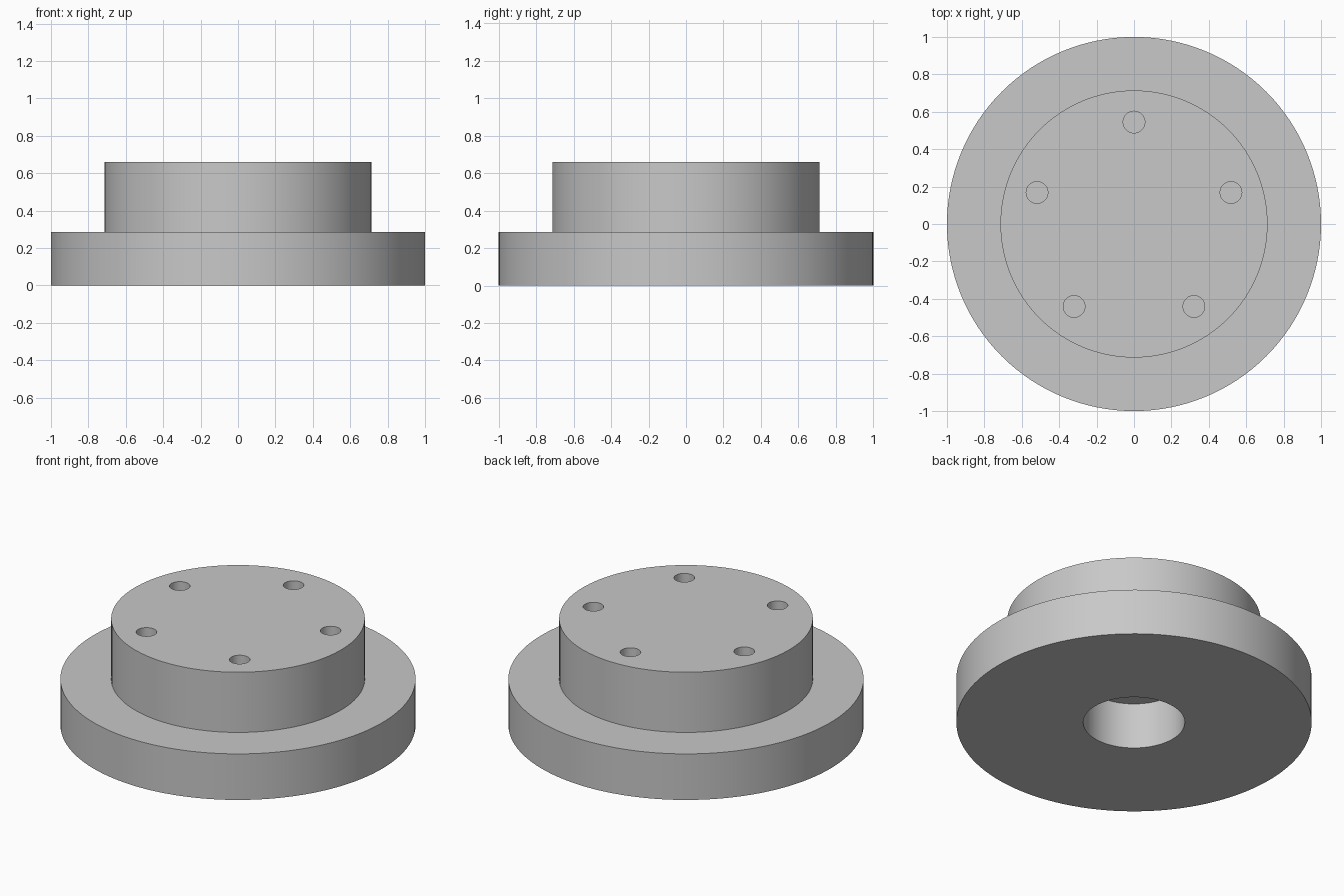
import bpy
import bmesh
import math
from mathutils import Vector

SEGMENTS = 128
FLANGE_R, FLANGE_TOP = 1.0, 0.286
HUB_R, HUB_TOP = 0.714, 0.66
BORE_R = 0.286
BOLT_COUNT, BOLT_CIRCLE_R, BOLT_HOLE_R = 5, 0.545, 0.058

cube = bpy.data.objects.get("Cube")
if cube:
    bpy.data.objects.remove(cube, do_unlink=True)

# Plain grey metal
grey = bpy.data.materials.new("grey_metal")
grey.use_nodes = True
colour = (0.58, 0.58, 0.58, 1.0)
grey.diffuse_color = colour
grey.node_tree.nodes["Principled BSDF"].inputs["Base Color"].default_value = colour


def add_object(name, bm):
    """Turn a bmesh into a scene object with the grey material."""
    bmesh.ops.recalc_face_normals(bm, faces=bm.faces)
    mesh = bpy.data.meshes.new(name)
    bm.to_mesh(mesh)
    bm.free()
    mesh.materials.append(grey)
    obj = bpy.data.objects.new(name, mesh)
    bpy.context.collection.objects.link(obj)
    return obj


# Flanged hub: turned section with a blind bore underneath
profile = [(0, FLANGE_TOP), (BORE_R, FLANGE_TOP), (BORE_R, 0), (FLANGE_R, 0),
           (FLANGE_R, FLANGE_TOP), (HUB_R, FLANGE_TOP), (HUB_R, HUB_TOP), (0, HUB_TOP)]
bm = bmesh.new()
verts = [bm.verts.new((r, 0, z)) for r, z in profile]
edges = [bm.edges.new(pair) for pair in zip(verts, verts[1:])]
bmesh.ops.spin(bm, geom=verts + edges, cent=(0, 0, 0), axis=(0, 0, 1),
               angle=math.tau, steps=SEGMENTS, use_duplicate=False)
bmesh.ops.remove_doubles(bm, verts=bm.verts, dist=0.0005)
hub = add_object("flanged_hub", bm)

# Ring of blind bolt holes, one at the back, as deep as the raised hub
bm = bmesh.new()
for i in range(BOLT_COUNT):
    angle = math.pi / 2 + i * math.tau / BOLT_COUNT
    ring = bmesh.ops.create_cone(bm, cap_ends=True, segments=48, radius1=BOLT_HOLE_R,
                                 radius2=BOLT_HOLE_R, depth=HUB_TOP - FLANGE_TOP + 0.1)
    place = Vector((BOLT_CIRCLE_R * math.cos(angle), BOLT_CIRCLE_R * math.sin(angle),
                    (HUB_TOP + FLANGE_TOP + 0.1) / 2))
    bmesh.ops.translate(bm, verts=ring["verts"], vec=place)
cutter = add_object("bolt_hole_cutter", bm)
cutter.hide_render = True

cut = hub.modifiers.new("bolt_holes", "BOOLEAN")
cut.operation = "DIFFERENCE"
cut.solver = "EXACT"
cut.object = cutter

bpy.ops.object.select_all(action="DESELECT")
hub.select_set(True)
bpy.context.view_layer.objects.active = hub
bpy.ops.object.modifier_apply(modifier=cut.name)
bpy.data.objects.remove(cutter, do_unlink=True)

# Smooth walls, crisp rims
bpy.ops.object.shade_smooth_by_angle(angle=math.radians(30))
